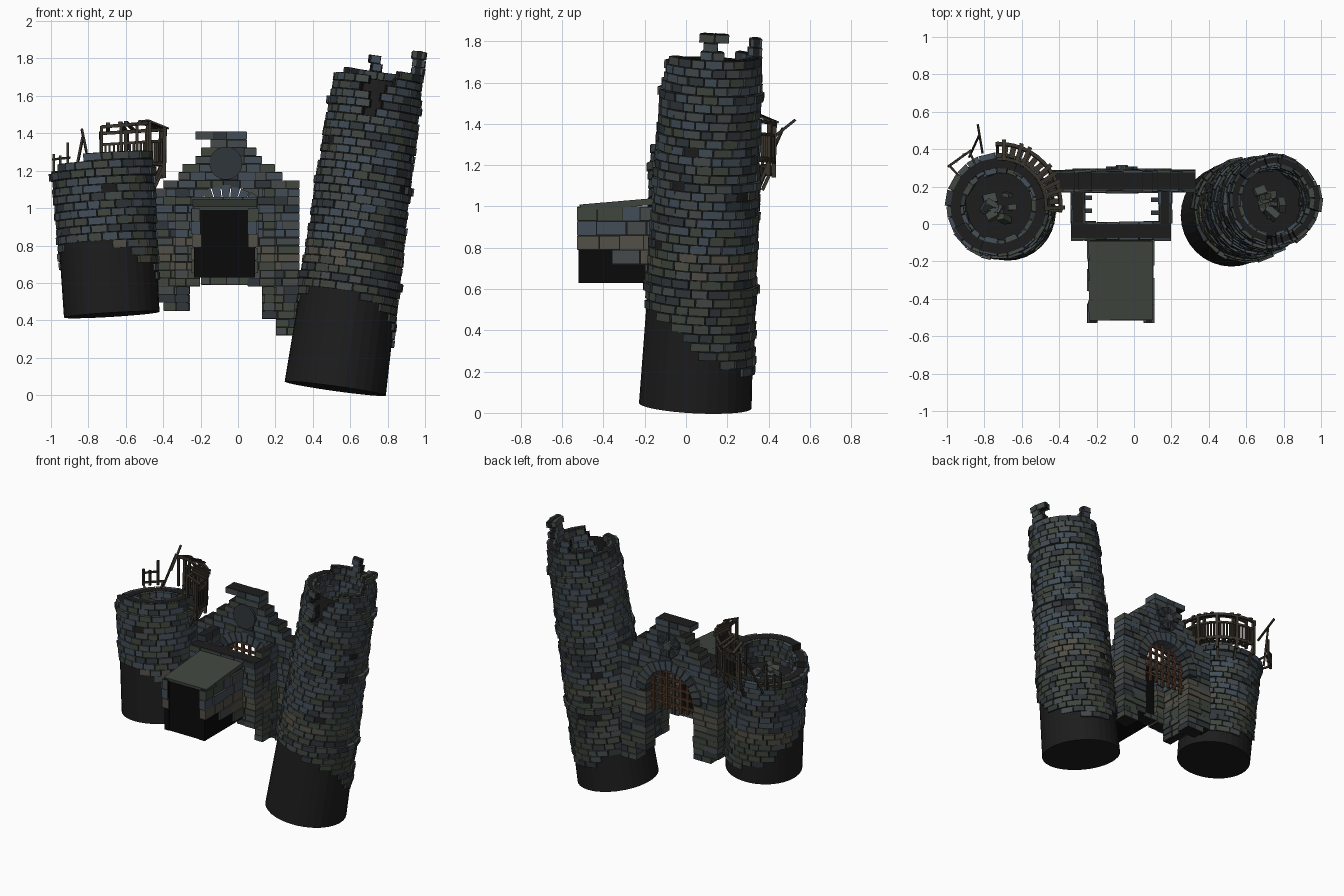
import bpy, bmesh, random
from math import sin, cos, pi, radians, hypot, sqrt, degrees
from mathutils import Vector, Matrix

if "Cube" in bpy.data.objects:
    bpy.data.objects.remove(bpy.data.objects["Cube"])

random.seed(7)
R = random.uniform

# ---------- materials ----------
def mat(name, c):
    m = bpy.data.materials.new(name)
    m.diffuse_color = (*c, 1)
    m.use_nodes = True
    m.node_tree.nodes["Principled BSDF"].inputs["Base Color"].default_value = m.diffuse_color
    return m

MATS = [mat("mortar", (.012, .012, .012)), mat("blue_stone", (.055, .075, .095)),
        mat("grey_stone", (.058, .068, .07)), mat("green_stone", (.05, .062, .048)),
        mat("tan_stone", (.085, .08, .062)), mat("dark_stone", (.03, .037, .043)),
        mat("wood", (.04, .033, .024)), mat("rusty_wood", (.075, .035, .018)),
        mat("void", (.003, .003, .003))]
MORTAR, WOOD, RUST, VOID = 0, 6, 7, 8

def stone(z):
    if z < .66:
        return random.choice([2, 3, 3, 5])
    if z < .8:
        return random.choice([2, 4, 4, 3])
    return random.choice([1, 1, 2, 2, 3, 5])

# ---------- mesh helpers ----------
def finish(bm, name):
    bmesh.ops.recalc_face_normals(bm, faces=bm.faces)
    me = bpy.data.meshes.new(name)
    bm.to_mesh(me)
    bm.free()
    for m in MATS:
        me.materials.append(m)
    ob = bpy.data.objects.new(name, me)
    bpy.context.collection.objects.link(ob)
    return ob

def hexa(bm, pts, m):
    v = [bm.verts.new(p) for p in pts]
    for q in ((3, 2, 1, 0), (4, 5, 6, 7), (0, 1, 5, 4), (1, 2, 6, 5), (2, 3, 7, 6), (3, 0, 4, 7)):
        bm.faces.new([v[i] for i in q]).material_index = m

def box(bm, a, b, m, M=Matrix()):
    (x0, y0, z0), (x1, y1, z1) = a, b
    hexa(bm, [M @ Vector(p) for p in ((x0, y0, z0), (x1, y0, z0), (x1, y1, z0), (x0, y1, z0),
                                      (x0, y0, z1), (x1, y0, z1), (x1, y1, z1), (x0, y1, z1))], m)

def beam(bm, a, b, t, m=WOOD, w=None):
    a, b = Vector(a), Vector(b)
    w = w or t
    M = Matrix.Translation(a) @ (b - a).to_track_quat('Z', 'Y').to_matrix().to_4x4()
    box(bm, (-w / 2, -t / 2, 0), (w / 2, t / 2, (b - a).length), m, M)

def wedge(bm, M, a0, a1, r0, r1, z0, z1, m):
    hexa(bm, [M @ Vector((r * cos(a), r * sin(a), z)) for z in (z0, z1)
              for r, a in ((r0, a0), (r1, a0), (r1, a1), (r0, a1))], m)

def tube(bm, M, r0, r1, z0, z1, m, caps=True, n=32):
    T = M @ Matrix.Translation((0, 0, (z0 + z1) / 2))
    g = bmesh.ops.create_cone(bm, cap_ends=caps, segments=n, radius1=r0, radius2=r1,
                              depth=z1 - z0, matrix=T)
    for f in {f for v in g['verts'] for f in v.link_faces}:
        f.material_index = m

def course(bm, axis, a0, a1, d0, d1, z, h, blen=.085):
    """One row of stones along x or y, with dark mortar behind"""
    if a1 - a0 < .015:
        return
    n = max(1, round((a1 - a0) / blen))
    cuts = [a0] + [a0 + (a1 - a0) * (i + R(-.22, .22)) / n for i in range(1, n)] + [a1]
    P = (lambda a, d, z: (a, d, z)) if axis == 'x' else (lambda a, d, z: (d, a, z))
    for p, q in zip(cuts, cuts[1:]):
        j0, j1, g = R(-.006, .006), R(-.006, .006), .002
        box(bm, P(p + g, d0 + j0, z + g), P(q - g, d1 + j1, z + h - g), stone(z))
    box(bm, P(a0 + .004, d0 + .009, z), P(a1 - .004, d1 - .009, z + h), MORTAR)

# ---------- towers ----------
def tower(name, base, top, r0, r1, lower, upper, floor, inner, ledges, liner, n=21, h=.043):
    base, top = Vector(base), Vector(top)
    ax = top - base
    L = ax.length
    M = Matrix.Translation(base) @ Vector((0, 0, 1)).rotation_difference(ax).to_matrix().to_4x4()
    rad = lambda s: r0 + (r1 - r0) * s / L
    bm = bmesh.new()
    tube(bm, M, rad(0), rad(floor), 0, floor, MORTAR)
    tube(bm, M, inner + .03, inner + .025, floor, liner, MORTAR, caps=False)
    finish(bm, name + "_core")
    bm = bmesh.new()
    for row in range(int(L / h) + 4):
        s = row * h
        off = (row % 2) * .5 + R(-.15, .15)
        cuts = [(i + off + R(-.2, .2)) * 2 * pi / n for i in range(n)]
        cuts.append(cuts[0] + 2 * pi)
        for a0, a1 in zip(cuts, cuts[1:]):
            am = degrees((a0 + a1) / 2) % 360
            deep = s + h > floor
            if s < lower(am) or s + h * .6 > upper(am) or (not deep and R(0, 1) < .025):
                continue
            out = rad(s) + R(.006, .018) + (.012 if any(abs(s - l) < h / 2 for l in ledges) else 0)
            wz = (M @ Vector((0, 0, s))).z
            wedge(bm, M, a0 + .01, a1 - .01, inner + R(0, .02) if deep else rad(s) - .03,
                  out, s + .002, s + h - .002, stone(wz))
            if deep:
                wedge(bm, M, a0, a1, inner + .03, rad(s) - .002, s, s + h, MORTAR)
    finish(bm, name + "_stones")
    # fallen stones on the tower floor
    bm = bmesh.new()
    for i in range(12):
        k = R(.02, .04)
        T = M @ Matrix.Translation((R(-.07, .07), R(-.07, .07), floor + R(.01, .05))) \
            @ Matrix.Rotation(R(0, 3), 4, Vector((R(-1, 1), R(-1, 1), 1)))
        box(bm, (-k, -k * .7, -k * .5), (k, k * .7, k * .5), random.choice([2, 3]), T)
    finish(bm, name + "_rubble")

def tall_top(a):
    if a < 14 or a > 350:
        return 1.85
    if 86 < a < 104:
        return 1.80
    if 243 < a < 287:
        return 1.42 + abs(a - 268) * .013
    return 1.66 if 150 < a < 300 else 1.74

tower("tall_tower", (.52, .045, .035), (.758, .13, 1.75), .273, .228,
      lambda a: .33 + .17 * cos(radians(a - 250)), tall_top,
      1.42, .165, (.56, 1.08, 1.50), 1.66)
tower("short_tower", (-.675, .06, .43), (-.722, .095, 1.2), .256, .262,
      lambda a: .22 + .16 * cos(radians(a - 240)),
      lambda a: .82 + .06 * cos(radians(a + 50)),
      .69, .175, (.73,), .74)

# ---------- rear curtain wall with arch and stepped gable ----------
CX, SPRING, AR = -.065, .86, .19
bm = bmesh.new()
H = .0436
STEPS = [(1.11, -.46, .33), (1.15, -.40, .33), (1.20, -.32, .24), (1.25, -.30, .20),
         (1.29, -.23, .13), (1.33, -.20, .10), (1.37, -.15, .05), (1.42, -.23, .05)]
for i in range(25):
    z = .32 + i * H
    mid = z + H / 2
    xl, xr = next(((l, r) for t, l, r in STEPS if mid < t), STEPS[-1][1:])
    w = AR if mid < SPRING else (sqrt(max(0, .24 ** 2 - (mid - SPRING) ** 2)))
    if w > .02:
        if mid > .44:
            course(bm, 'x', xl if mid > .5 else -.4, CX - w, .175, .285, z, H)
        course(bm, 'x', CX + w if mid > .42 else .2, xr, .175, .285, z, H)
    else:
        course(bm, 'x', xl, xr, .175, .285, z, H)
finish(bm, "rear_wall")

# arch stones
bm = bmesh.new()
A = Matrix.Translation((CX, .297, SPRING)) @ Matrix.Rotation(pi / 2, 4, 'X')
for i in range(15):
    wedge(bm, A, i * pi / 15 + .012, (i + 1) * pi / 15 - .012, AR, .255 + R(0, .012), 0, .13, random.choice([1, 2, 5]))
finish(bm, "arch_stones")

# round ornament above the arch
bm = bmesh.new()
D = Matrix.Translation((CX, .295, 1.24)) @ Matrix.Rotation(pi / 2, 4, 'X')
tube(bm, D, .088, .088, 0, .133, 5)
tube(bm, D, .03, .04, -.02, 0, 2, n=12)
for i in range(8):
    a = i * pi / 4
    beam(bm, (CX, .3, 1.24), (CX + .085 * cos(a), .3, 1.24 + .085 * sin(a)), .016, 5)
finish(bm, "round_ornament")

# portcullis
bm = bmesh.new()
for i in range(7):
    x = CX + (i - 3) * .055
    zt = SPRING + sqrt(max(.001, AR ** 2 - (x - CX) ** 2))
    beam(bm, (x, .23, .72 + R(-.02, .02)), (x, .23, zt), .018, RUST)
for z in (.78, .84, .9, .96, 1.01):
    w = AR if z < SPRING else sqrt(AR ** 2 - (z - SPRING) ** 2)
    beam(bm, (CX - w, .23, z), (CX + w, .23, z), .015, RUST)
finish(bm, "portcullis")

# ---------- front gate: jambs, side walls, lintel, threshold ----------
bm = bmesh.new()
for i in range(16):
    z = .45 + i * H
    if z < 1.1:
        for x0, x1 in ((-.335, -.265), (.135, .20)):
            course(bm, 'y', .0, .18, x0, x1, z, H)
    if .54 < z < 1.0:
        course(bm, 'x', -.34, -.2, -.085, .01, z, H, .07)
        course(bm, 'x', .05, .20, -.085, .01, z, H, .07)
    if 1.0 <= z < 1.05:
        course(bm, 'x', -.34, .20, -.085, .01, z, H)
course(bm, 'x', -.2, .06, -.08, .01, .59, .04, .06)
for x, y in ((-.25, .07), (-.25, .14), (.115, .06), (.115, .13)):
    box(bm, (x - .025, y - .012, .9), (x + .025, y + .012, 1.0), 5)
finish(bm, "front_gate")

# ---------- covered passage ----------
bm = bmesh.new()
box(bm, (-.2, -.515, .63), (.055, -.02, .99), VOID)
for x0, x1 in ((-.235, -.195), (.05, .092)):
    box(bm, (x0, -.52, .63), (x1, -.08, .99), VOID)
finish(bm, "passage_core")
bm = bmesh.new()
for i in range(5):
    z = .65 + i * .07
    y0 = (-.2, -.36, -.53, -.53, -.53)[i]
    for x0, x1 in ((-.246, -.2), (.055, .104)):
        course(bm, 'y', y0, -.09, x0, x1, z, .07, .12)
finish(bm, "passage_walls")
bm = bmesh.new()
for i in range(4):
    T = Matrix.Translation((-.07, -.145 - i * .105, 1.025 - i * .009)) @ Matrix.Rotation(radians(5), 4, 'X') \
        @ Matrix.Rotation(R(-.02, .02), 4, 'Z')
    box(bm, (-.172, -.053, -.016), (.172, .055, .016), 3, T)
finish(bm, "passage_roof_slabs")

# ---------- timber gallery on the short tower ----------
bm = bmesh.new()
def P(a, r, z):
    a = radians(a)
    return (-.72 + r * cos(a), .1 + r * sin(a), z + .02 * cos(a))
arc = list(range(-4, 93, 8))
for a, b in zip(arc, arc[1:]):
    for r, z, t in ((.325, 1.22, .018), (.325, 1.34, .014), (.33, 1.40, .018), (.25, 1.435, .018)):
        beam(bm, P(a, r, z), P(b, r, z), t)
    for k in (a, a + 4):
        beam(bm, P(k, .325, 1.22), P(k, .325, 1.34), .011)
    beam(bm, P(a, .26, 1.22), P(a, .335, 1.21), .012, WOOD, .03)
    if R(0, 1) < .8:
        beam(bm, P(a, .24, 1.45), P(a + 2, .35, 1.405), .01, WOOD, .022)
for a in arc[::3]:
    beam(bm, P(a, .325, 1.14), P(a, .33, 1.41), .02)
    beam(bm, P(a, .25, 1.22), P(a, .25, 1.44), .016)
    beam(bm, P(a, .27, 1.08), P(a, .325, 1.2), .016)
finish(bm, "timber_gallery")

# broken timber posts at the rear left
bm = bmesh.new()
for x, y, z in ((-.985, .31, 1.29), (-.95, .335, 1.28), (-.91, .37, 1.35)):
    beam(bm, (x, y, 1.17), (x, y, z), .014)
for a, b in (((-.995, .305, 1.19), (-.87, .395, 1.2)), ((-.99, .31, 1.26), (-.9, .375, 1.27)),
             ((-.81, .38, 1.30), (-.835, .53, 1.42)), ((-.88, .36, 1.13), (-.83, .47, 1.38)),
             ((-.985, .31, 1.19), (-.93, .25, 1.17)), ((-.88, .39, 1.2), (-.85, .32, 1.18))):
    beam(bm, a, b, .012)
finish(bm, "broken_timbers")
